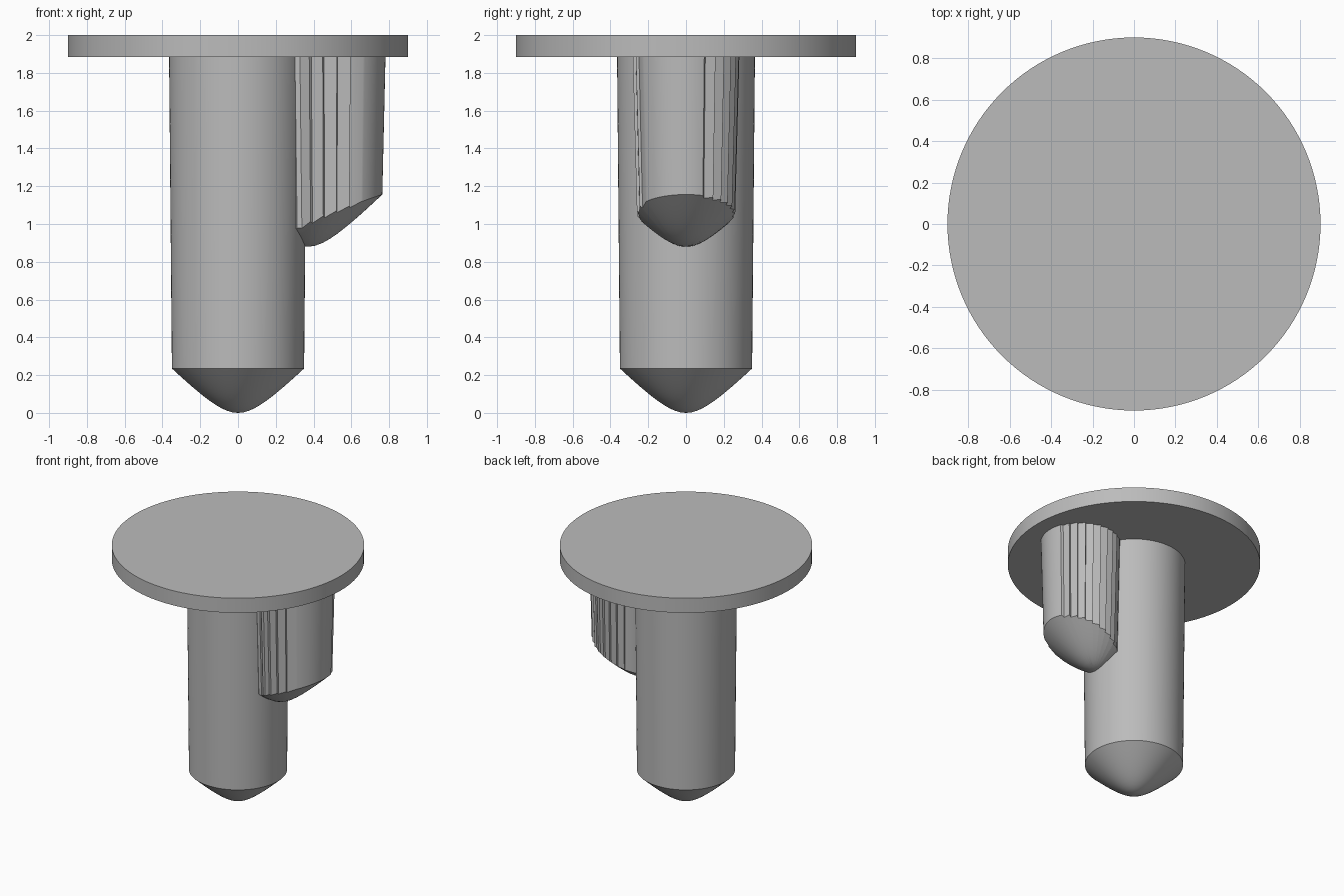
import bpy, bmesh
from math import cos, sin, tau, radians, sqrt

cube = bpy.data.objects.get("Cube")
if cube:
    bpy.data.objects.remove(cube)

grey = bpy.data.materials.new("plain_grey")
grey.use_nodes = True
grey.diffuse_color = (0.5, 0.5, 0.5, 1)
grey.node_tree.nodes["Principled BSDF"].inputs["Base Color"].default_value = (0.5, 0.5, 0.5, 1)


def tip_height(r):
    # Rounded cone shared by both tips
    return sqrt(0.143 ** 2 + r * r) - 0.143


def loft(name, rings):
    # Skin a stack of rings, listed from top to bottom, and cap both ends
    bm = bmesh.new()
    loops = [[bm.verts.new(p) for p in ring] for ring in rings]
    count = len(loops[0])
    for upper, lower in zip(loops, loops[1:]):
        for i in range(count):
            j = (i + 1) % count
            bm.faces.new((upper[i], lower[i], lower[j], upper[j]))
    bm.faces.new(loops[0])
    bm.faces.new(loops[-1][::-1])
    bmesh.ops.recalc_face_normals(bm, faces=bm.faces)
    mesh = bpy.data.meshes.new(name)
    bm.to_mesh(mesh)
    bm.free()
    mesh.materials.append(grey)
    obj = bpy.data.objects.new(name, mesh)
    bpy.context.collection.objects.link(obj)
    bpy.ops.object.select_all(action="DESELECT")
    obj.select_set(True)
    bpy.context.view_layer.objects.active = obj
    bpy.ops.object.shade_smooth_by_angle(angle=radians(25))
    return obj


def circle(r, z, count=96):
    return [(r * cos(tau * i / count), r * sin(tau * i / count), z) for i in range(count)]


# Flat round head
loft("head_plate", [circle(0.9, 2.0, 128), circle(0.9, 1.885, 128)])

# Slightly tapered shaft with a rounded tip
tip = [circle(0.35 * k / 12, tip_height(0.35 * k / 12)) for k in range(12, 0, -1)]
loft("shaft", [circle(0.365, 1.89)] + tip + [circle(0.002, 0)])

# Outline of the side key: smooth nose, saw-tooth flanks
outline = [(radians(a), 1.0) for a in range(-52, 23, 4)]


def add_teeth(start, end, teeth):
    step = (end - start) / teeth
    for k in range(teeth):
        a = start + k * step
        outline.append((radians(a + 0.5), 0.945))
        outline.append((radians(a + step - 0.5), 1.0))


add_teeth(22, 130, 9)
outline += [(radians(a), 1.0) for a in range(136, 230, 6)]
add_teeth(230, 306, 5)

# Side key with drafted walls and an off-centre rounded tip
CENTRE, AXIS = 0.498, 0.37
top = [(CENTRE + 0.283 * s * cos(a), 0.283 * s * sin(a), 1.89) for a, s in outline]
foot = [(CENTRE + 0.266 * s * cos(a), 0.261 * s * sin(a)) for a, s in outline]
rings = [top]
for k in range(10, 0, -1):
    t = k / 10
    ring = []
    for x, y in foot:
        dx, dy = (x - AXIS) * t, y * t
        ring.append((AXIS + dx, dy, 0.88 + tip_height(sqrt(dx * dx + dy * dy))))
    rings.append(ring)
rings.append([(AXIS + (x - AXIS) * 0.01, y * 0.01, 0.88) for x, y in foot])
loft("side_key", rings)
